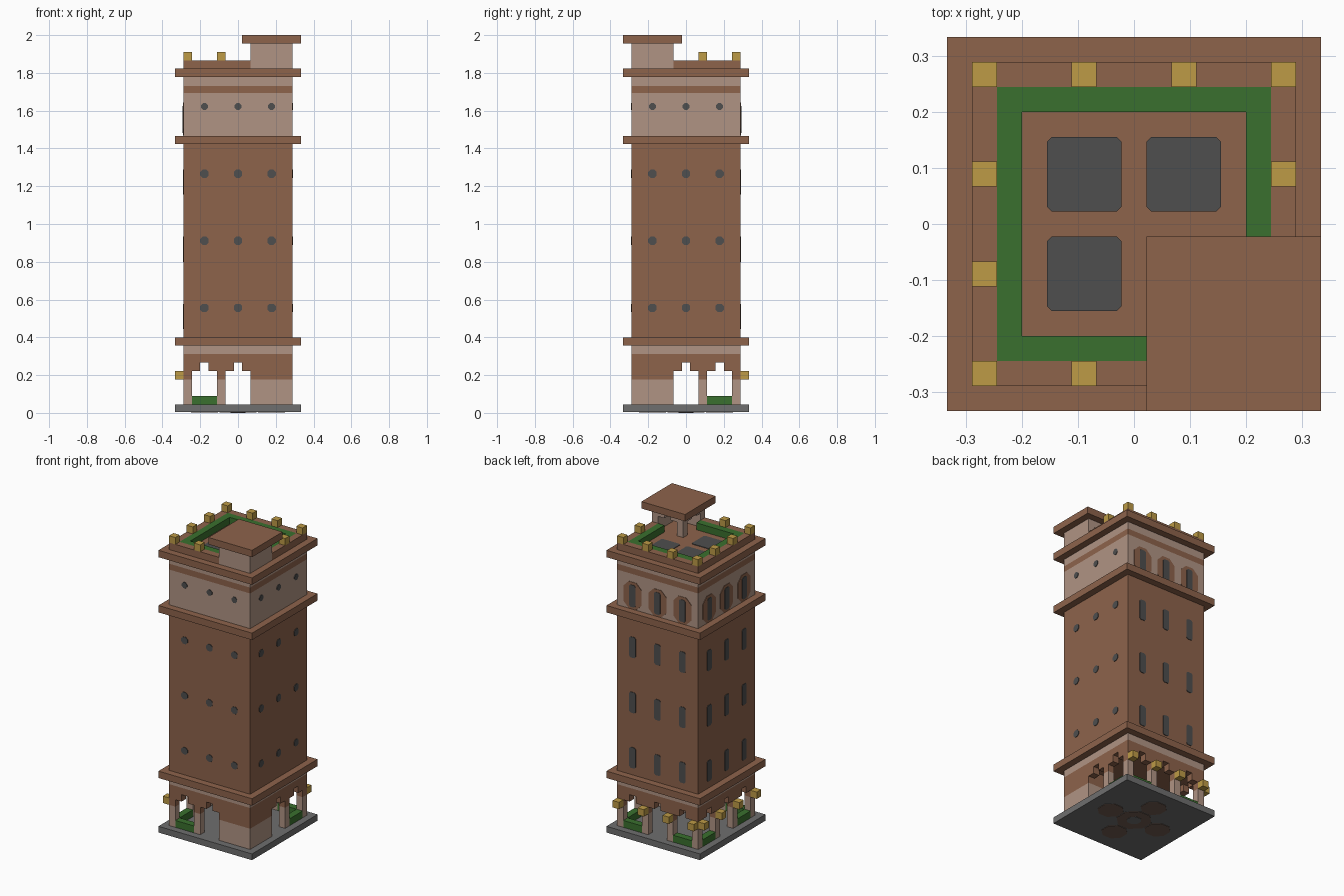
import bpy, bmesh
from mathutils import Vector

if "Cube" in bpy.data.objects:
    bpy.data.objects.remove(bpy.data.objects["Cube"], do_unlink=True)

U = 2 / 45          # one block of the tower's module


def material(name, *rgb):
    lin = [((c / 255 + 0.055) / 1.055) ** 2.4 for c in rgb] + [1]
    m = bpy.data.materials.new(name)
    m.use_nodes = True
    m.diffuse_color = lin
    m.node_tree.nodes["Principled BSDF"].inputs["Base Color"].default_value = lin
    return m


BROWN = material("brown_brick", 141, 99, 75)
TAN = material("pale_stone", 176, 148, 132)
GOLD = material("gold", 189, 155, 70)
GREEN = material("hedge_green", 58, 112, 46)
GREY = material("paving_grey", 110, 110, 110)
DARK = material("window_grey", 78, 78, 78)
STAIN = material("stained_grey", 112, 92, 80)


def finish(bm, name, bands):
    """bands: (material, top height) from the bottom up; the last top is ignored."""
    for _, top in bands[:-1]:
        bmesh.ops.bisect_plane(bm, geom=bm.verts[:] + bm.edges[:] + bm.faces[:],
                               plane_co=(0, 0, top), plane_no=(0, 0, 1))
    bmesh.ops.recalc_face_normals(bm, faces=bm.faces)
    for f in bm.faces:
        z = f.calc_center_median().z
        f.material_index = sum(z > top for _, top in bands[:-1])
    bmesh.ops.scale(bm, vec=(U, U, U), verts=bm.verts)
    me = bpy.data.meshes.new(name)
    bm.to_mesh(me)
    bm.free()
    for mat, _ in bands:
        me.materials.append(mat)
    ob = bpy.data.objects.new(name, me)
    bpy.context.collection.objects.link(ob)
    return ob


def prism(name, points, direction, bands):
    """Extrude a flat outline along a direction."""
    bm = bmesh.new()
    face = bm.faces.new([bm.verts.new(p) for p in points])
    new = bmesh.ops.extrude_face_region(bm, geom=[face])["geom"]
    bmesh.ops.translate(bm, vec=direction,
                        verts=[g for g in new if isinstance(g, bmesh.types.BMVert)])
    return finish(bm, name, bands)


def box(name, x0, x1, y0, y1, z0, z1, *bands):
    if not isinstance(bands[0], tuple):
        bands = [(bands[0], z1)]
    pts = [(x0, y0, z0), (x1, y0, z0), (x1, y1, z0), (x0, y1, z0)]
    return prism(name, pts, Vector((0, 0, z1 - z0)), bands)


# each side: axis along the wall and axis pointing outward
SIDES = {"front": ((1, 0, 0), (0, -1, 0)), "back": ((1, 0, 0), (0, 1, 0)),
         "right": ((0, 1, 0), (-1, 0, 0)), "left": ((0, 1, 0), (1, 0, 0))}


def on_side(side, u, z, out):
    a, n = (Vector(v) for v in SIDES[side])
    return a * u + n * out + Vector((0, 0, z))


def arcade(name, side, out, start, bays, z0, spring, crown, top, bands):
    """One-block-thick wall with stepped arches, three blocks wide per bay."""
    line = [(start, z0)]
    for i in range(bays):
        a = start + 1 + 4 * i
        line += [(a, z0), (a, spring), (a + 1, spring), (a + 1, crown),
                 (a + 2, crown), (a + 2, spring), (a + 3, spring), (a + 3, z0)]
    end = start + 4 * bays + 1
    line += [(end, z0), (end, top), (start, top)]
    n = Vector(SIDES[side][1])
    prism(name, [on_side(side, u, z, out) for u, z in line], -n, bands)


def octagon(w, h, c):
    w, h = w / 2, h / 2
    return [(-w, c - h), (c - w, -h), (w - c, -h), (w, c - h),
            (w, h - c), (w - c, h), (c - w, h), (-w, h - c)]


def plate(name, side, u, z, w, h, cut, mat, thick):
    pts = [on_side(side, u + a, z + b, 6.5) for a, b in octagon(w, h, cut)]
    prism(name, pts, Vector(SIDES[side][1]) * thick, [(mat, 0)])


def flat_plate(name, x, y, z, w, h, cut, mat, thick):
    pts = [(x + a, y + b, z) for a, b in octagon(w, h, cut)]
    prism(name, pts, Vector((0, 0, thick)), [(mat, 0)])


# Paved base with stains under it
box("base", -7.5, 7.5, -7.5, 7.5, 0.1, 1, GREY)
flat_plate("base_stain_ring", 0, 0, 0.04, 4.4, 4.4, 1.3, STAIN, 0.06)
flat_plate("base_stain_middle", 0, 0, 0, 1.8, 1.8, 0.5, GREY, 0.04)
for x, y in ((1, 0), (-1, 0), (0, 1), (0, -1)):
    flat_plate("base_stain_arm", 4 * x, 4 * y, 0.04, 3.2, 3.2, 0.9, STAIN, 0.06)

# Open ground floor: arcades, solid stair shaft, ceiling
GROUND = [(TAN, 4), (BROWN, 7), (TAN, 8)]
for side, start, bays in (("front", -6.5, 2), ("back", -6.5, 3),
                          ("right", -6.5, 3), ("left", -2.5 + 4, 0)):
    if bays:
        arcade(side + "_arcade", side, 6.5, start, bays, 1, 5, 6, 8, GROUND)
arcade("left_arcade", "left", 6.5, -2.5, 2, 1, 5, 6, 8, GROUND)
box("stair_shaft", 1.5, 6.5, -6.5, -1.5, 1, 8, *GROUND)
box("ground_ceiling", -5.5, 5.5, -5.5, 5.5, 6, 8, BROWN)

# Corner hedges between the outer pillars
for sx, sy in ((-1, -1), (-1, 1), (1, 1)):
    for name, (ax, bx), (ay, by) in (("x", (2.5, 5.5), (5.5, 6.5)),
                                     ("y", (5.5, 6.5), (2.5, 5.5))):
        xs, ys = sorted((sx * ax, sx * bx)), sorted((sy * ay, sy * by))
        box("ground_hedge_" + name, *xs, *ys, 1, 2, GREEN)

# Lamps on the pillars of the back and right sides
for p in (-6, -2, 2, 6):
    box("back_lamp", p - .5, p + .5, 6.5, 7.5, 4, 5, GOLD)
    box("right_lamp", -7.5, -6.5, p - .5, p + .5, 4, 5, GOLD)

# Tower body and ledges
box("tower_body", -6.5, 6.5, -6.5, 6.5, 9, 32, BROWN)
box("upper_storey", -6.5, 6.5, -6.5, 6.5, 33, 40,
    (TAN, 38.1), (BROWN, 38.95), (TAN, 40))
for z in (8, 32, 40):
    box("ledge", -7.5, 7.5, -7.5, 7.5, z, z + 1, BROWN)

# Windows: small on the front and left, tall on the back and right
for u in (-4, 0, 4):
    for side in ("front", "left"):
        for z in (12.5, 20.5, 28.5):
            plate("small_window", side, u, z, 1, 1, 0.28, DARK, 0.08)
        plate("upper_small_window", side, u, 36.5, 0.85, 0.85, 0.27, DARK, 0.08)
    for side in ("back", "right"):
        for z in (11.5, 19.5, 27.5):
            plate("tall_window", side, u, z, 1, 3, 0.2, DARK, 0.08)
        plate("window_surround", side, u, 35, 2.9, 3.9, 0.85, BROWN, 0.06)
        plate("upper_tall_window", side, u, 34.95, 1, 3.2, 0.2, DARK, 0.12)


def roof_ring(name, inner, mat):
    """Ring one block wide round the roof, stopping at the stair house."""
    o = inner + 1
    box("right_" + name, -o, -inner, -o, o, 41, 42, mat)
    box("back_" + name, -inner, o, inner, o, 41, 42, mat)
    box("front_" + name, -inner, 1.5, -o, -inner, 41, 42, mat)
    box("left_" + name, inner, o, -1.5, inner, 41, 42, mat)


# Roof garden: parapet, hedge, finials and skylights
roof_ring("parapet", 5.5, BROWN)
roof_ring("roof_hedge", 4.5, GREEN)
for x in (-6, -2, 2, 6):
    for y in (-6, -2, 2, 6):
        if 6 in (abs(x), abs(y)) and not (x > 0 and y < 0):
            box("finial", x - .5, x + .5, y - .5, y + .5, 42, 43, GOLD)
for x, y in ((-2, 2), (2, 2), (-2, -2)):
    flat_plate("skylight", x, y, 41, 3, 3, 0.2, DARK, 0.08)

# Stair house on the roof: two closed walls, two arched walls, flat cap
box("house_front_wall", 1.5, 6.5, -6.5, -5.5, 41, 44, TAN)
box("house_left_wall", 5.5, 6.5, -5.5, -1.5, 41, 44, TAN)
arcade("house_back_arch", "back", -1.5, 1.5, 1, 41, 43, 43.6, 44, [(TAN, 0)])
arcade("house_right_arch", "right", -1.5, -6.5, 1, 41, 43, 43.6, 44, [(TAN, 0)])
box("house_roof", 0.5, 7.5, -7.5, -0.5, 44, 45, BROWN)
